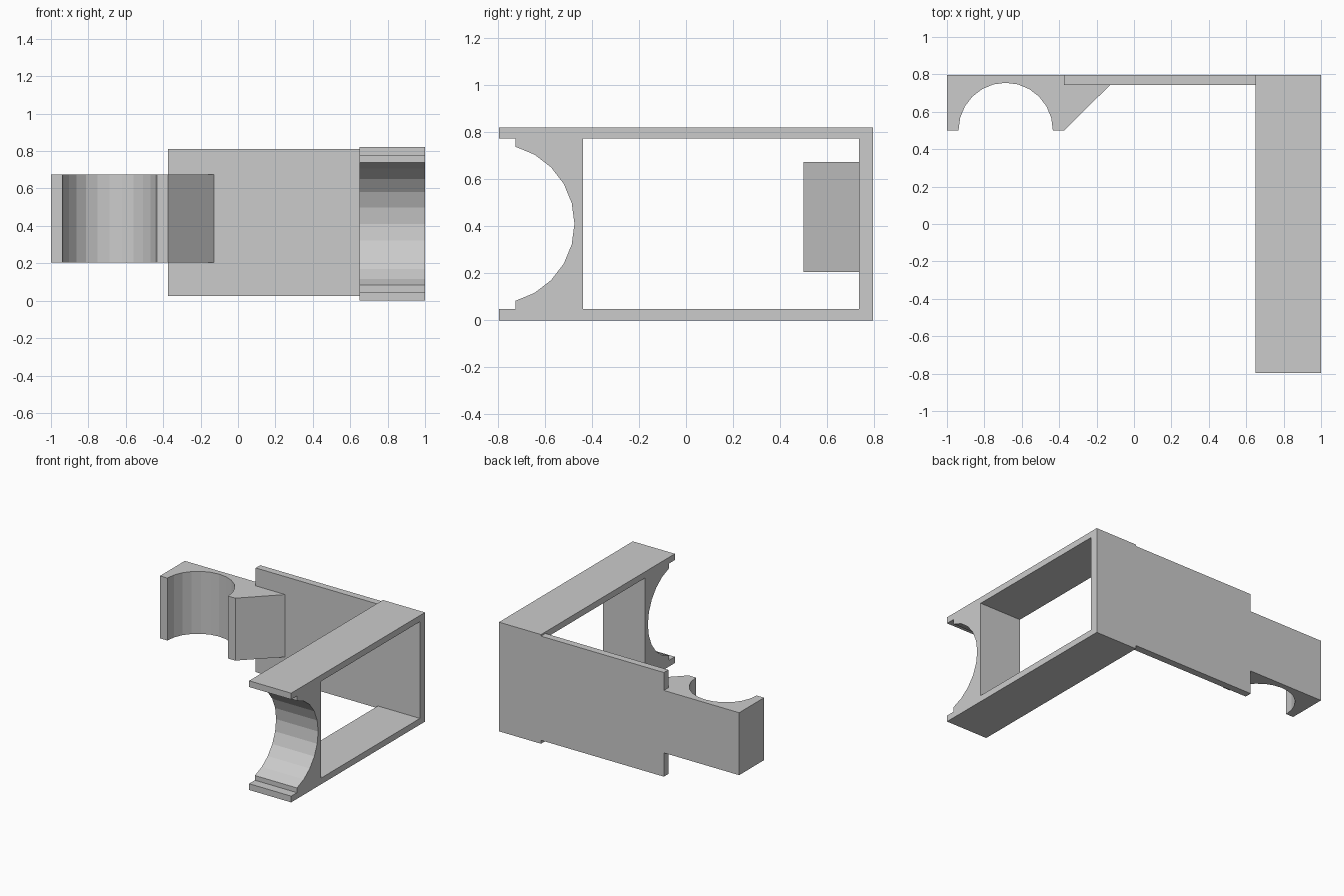
import bpy, bmesh
from math import sin, cos, radians
from mathutils import Vector

if "Cube" in bpy.data.objects:
    bpy.data.objects.remove(bpy.data.objects["Cube"])

BACK = 0.796  # back face shared by every part


def prism(name, loops, to3d, lo, hi):
    """Extrude a flat outline (plus optional hole loops) between lo and hi."""
    bm = bmesh.new()
    edges = []
    for loop in loops:
        vs = [bm.verts.new(to3d(a, b, lo)) for a, b in loop]
        edges += [bm.edges.new((vs[i - 1], vs[i])) for i in range(len(vs))]
    bmesh.ops.triangle_fill(bm, edges=edges, use_beauty=True, use_dissolve=False)
    ext = bmesh.ops.extrude_face_region(bm, geom=bm.faces[:], use_keep_orig=True)
    verts = [g for g in ext["geom"] if isinstance(g, bmesh.types.BMVert)]
    bmesh.ops.translate(bm, verts=verts, vec=Vector(to3d(0, 0, hi)) - Vector(to3d(0, 0, lo)))
    bmesh.ops.recalc_face_normals(bm, faces=bm.faces[:])
    mesh = bpy.data.meshes.new(name)
    bm.to_mesh(mesh)
    bm.free()
    obj = bpy.data.objects.new(name, mesh)
    bpy.context.collection.objects.link(obj)
    return obj


def arc(cx, cy, r, start, end, step=15):
    sign = 1 if end > start else -1
    return [(cx + r * cos(radians(a)), cy + r * sin(radians(a)))
            for a in range(start, end + sign, sign * step)]


def side(a, b, c):   # profile in y, z
    return (c, a, b)


def plan(a, b, c):   # profile in x, y
    return (a, b, c)


def rect(a0, a1, b0, b1):
    return [(a0, b0), (a1, b0), (a1, b1), (a0, b1)]


# Windowed arm with a round cradle and small lips at its front end
cradle = arc(-0.815, 0.411, 0.34, 75, -75)
lip = cradle[0][0]
outer = [(-BACK, 0), (BACK, 0), (BACK, 0.822), (-BACK, 0.822), (-BACK, 0.775), (lip, 0.775)]
outer += cradle + [(lip, 0.047), (-BACK, 0.047)]
window = rect(-0.438, 0.736, 0.047, 0.775)
prism("cradle_arm", [outer, window], side, 0.65, 1.0)

# Back plate joining arm and clip
prism("back_plate", [rect(-0.373, 0.65, 0.743, BACK)], plan, 0.026, 0.81)

# Half-round clip with a sloped brace against the plate
clip = [(-1, BACK), (-1, 0.5)] + arc(-0.686, 0.503, 0.252, 180, 0)
clip += [(-0.434, 0.5), (-0.373, 0.5), (-0.128, 0.743), (-0.373, 0.743), (-0.373, BACK)]
clip.insert(2, (-0.938, 0.5))
prism("round_clip", [clip], plan, 0.205, 0.675)
